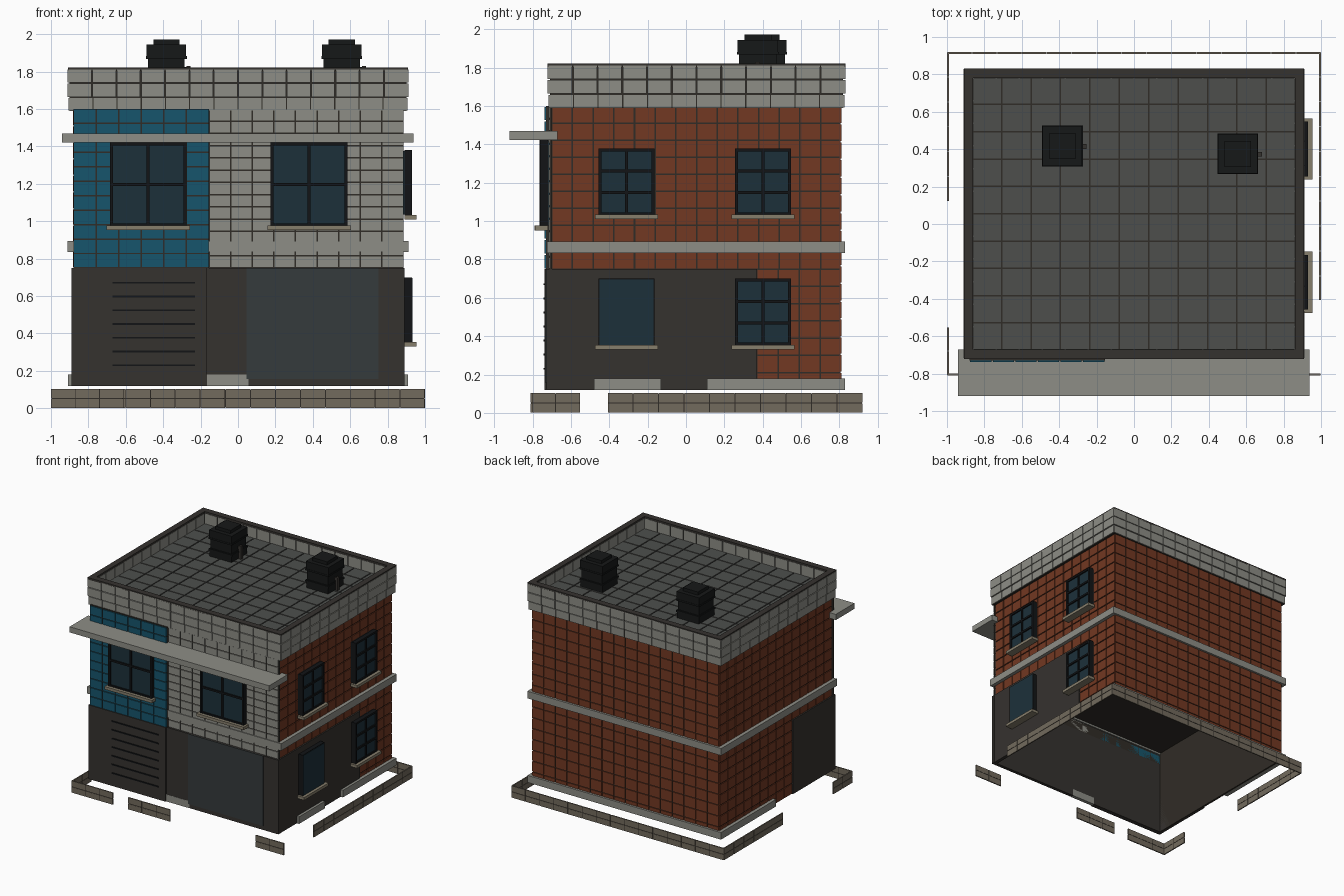
import bpy, bmesh

if "Cube" in bpy.data.objects:
    bpy.data.objects.remove(bpy.data.objects["Cube"])

COL = dict(brick=(.17, .04, .016), grey=(.27, .27, .24), blue=(.008, .09, .15), dark=(.036, .032, .028),
           glass=(.012, .03, .042), frame=(.006, .007, .008), roof=(.075, .078, .073), mortar=(.03, .025, .02),
           stone=(.17, .145, .11), sill=(.24, .21, .15), door=(.036, .043, .045), vent=(.008, .009, .009))
MATS = {}


def mat(key):
    if key not in MATS:
        MATS[key] = bpy.data.materials.new(key)
        MATS[key].diffuse_color = (*COL[key], 1)
    return MATS[key]


def build(name, boxes, key):
    """One object from a list of (x0, x1, y0, y1, z0, z1) boxes."""
    bm = bmesh.new()
    for x0, x1, y0, y1, z0, z1 in boxes:
        r = bmesh.ops.create_cube(bm, size=1)
        for v in r['verts']:
            v.co.x = x1 if v.co.x > 0 else x0
            v.co.y = y1 if v.co.y > 0 else y0
            v.co.z = z1 if v.co.z > 0 else z0
    me = bpy.data.meshes.new(name)
    bm.to_mesh(me)
    bm.free()
    me.materials.append(mat(key))
    ob = bpy.data.objects.new(name, me)
    bpy.context.collection.objects.link(ob)
    return ob


def slab(side, u0, u1, v0, v1, n0, n1):
    """Box on a facade: u along it, v up it, n outwards from the centre."""
    if side == 'front':
        return (u0, u1, -n1, -n0, v0, v1)
    if side == 'back':
        return (u0, u1, n0, n1, v0, v1)
    if side == 'right':
        return (n0, n1, u0, u1, v0, v1)
    if side == 'left':
        return (-n1, -n0, u0, u1, v0, v1)
    return (u0, u1, v0, v1, n0, n1)  # top


def tiles(side, u0, u1, v0, v1, n0, n1, nu, nv, gap=.008):
    du, dv, g = (u1 - u0) / nu, (v1 - v0) / nv, gap / 2
    return [slab(side, u0 + i * du + g, u0 + (i + 1) * du - g,
                 v0 + j * dv + g, v0 + (j + 1) * dv - g, n0, n1)
            for i in range(nu) for j in range(nv)]


# Core: solid upper storey, hollow open-bottomed ground floor
build('upper_core', [(-.875, .875, -.705, .805, .85, 1.70)], 'mortar')
build('ground_walls', [slab(s, -.705, .805, .12, .85, .86, .875) for s in ('left', 'right')]
      + [slab('back', -.875, .875, .12, .85, .79, .805)], 'mortar')

# Brick cladding on sides and back
for s in ('left', 'right'):
    build(s + '_brick', tiles(s, -.70, .81, .89, 1.6, .87, .882, 14, 8)
          + tiles(s, -.70, .81, .75, .84, .87, .882, 14, 1)
          + tiles(s, .37 if s == 'right' else -.17, .81, .12, .75, .87, .882, 4 if s == 'right' else 9, 7), 'brick')
build('back_brick', tiles('back', -.88, .88, .12, 1.6, .80, .812, 16, 16), 'brick')

# Front upper cladding: blue bay and grey bay
build('front_blue_tiles', tiles('front', -.88, -.155, .75, 1.6, .70, .738, 6, 11), 'blue')
build('front_blue_backing', [slab('front', -.88, -.155, .75, 1.6, .70, .730)], 'mortar')
build('front_grey_tiles', tiles('front', -.155, .885, .75, 1.6, .70, .718, 9, 13), 'grey')
build('front_grey_backing', [slab('front', -.155, .885, .75, 1.6, .70, .711)], 'mortar')

# Ground floor dark cladding, shutter and garage door
build('ground_cladding', [slab('front', -.89, -.165, .12, .75, .70, .738),
                          slab('front', -.165, .89, .18, .75, .70, .728),
                          slab('front', .055, .89, .12, .18, .70, .728),
                          slab('right', -.728, .37, .12, .75, .86, .889),
                          slab('left', -.728, -.17, .12, .75, .86, .889)], 'dark')
build('shutter_slats', [slab('front', -.67, -.23, z - .005, z + .005, .73, .744)
                        for z in [.23 + i * .0735 for i in range(7)]], 'frame')
build('garage_door', [slab('front', .045, .75, .155, .75, .72, .733)], 'door')

# Plinth and mid-height band
build('plinth', [slab('front', -.165, .055, .12, .18, .70, .73), slab('back', -.91, .91, .12, .18, .79, .83),
                 slab('right', -.48, -.13, .12, .18, .87, .91), slab('right', .11, .83, .12, .18, .87, .91),
                 slab('left', .09, .83, .12, .18, .87, .91)], 'grey')
build('band', [slab('back', -.912, .912, .835, .895, .79, .83),
               slab('front', -.912, .912, .835, .895, .69, .724)]
      + [slab(s, -.724, .83, .835, .895, .86, .912) for s in ('left', 'right')], 'grey')

# Parapet: backing ring, panels outside and inside, coping
ring = []
panels = []
inner = []
for s, u0, u1, n, nu in (('front', -.90, .90, .71, 14), ('back', -.90, .90, .82, 14),
                         ('left', -.71, .82, .90, 12), ('right', -.71, .82, .90, 12)):
    ring.append(slab(s, u0, u1, 1.59, 1.81, n - .035, n))
    panels += tiles(s, u0 - .01, u1 + .01, 1.662, 1.815, n - .01, n + .012, nu, 2, .006)
    panels += tiles(s, u0 - .005, u1 + .005, 1.59, 1.662, n - .01, n + .007, nu, 1, .006)
    inner += tiles(s, u0 + .04, u1 - .04, 1.70, 1.81, n - .042, n - .03, nu, 1)
build('parapet_core', ring, 'mortar')
build('parapet_panels', panels, 'grey')
build('parapet_inner_panels', inner, 'grey')
build('coping', [slab('front', -.91, .91, 1.805, 1.822, .67, .722), slab('back', -.91, .91, 1.805, 1.822, .78, .832)]
      + [slab(s, -.67, .78, 1.805, 1.822, .86, .91) for s in ('left', 'right')], 'dark')

# Roof deck
build('roof_deck', [(-.87, .87, -.68, .79, 1.66, 1.712)], 'mortar')
build('roof_tiles', tiles('top', -.865, .865, -.675, .785, 1.70, 1.72, 11, 10), 'roof')

# Canopy
build('canopy', [(-.94, .937, -.92, -.67, 1.422, 1.47)], 'grey')


def window(name, side, u0, u1, z0, z1, n, rows, covered=False):
    um, w, f = (u0 + u1) / 2, .016, n + .03
    build(name + '_glass', [slab(side, u0 + .005, u1 - .005, z0 + .005, z1 - .005, n - .02,
                                 f + .002 if covered else n + .018)], 'glass')
    bars = [slab(side, u0, u0 + w, z0, z1, n - .01, f), slab(side, u1 - w, u1, z0, z1, n - .01, f),
            slab(side, um - w / 2, um + w / 2, z0, z1, n, f - .002)]
    for i in range(rows + 1):
        z = z0 + w / 2 + (z1 - z0 - w) * i / rows
        bars.append(slab(side, u0, u1, z - w / 2, z + w / 2, n - .008, f - .001))
    build(name + '_frame', bars, 'frame')
    build(name + '_sill', [slab(side, u0 - .018, u1 + .018, z0 - .02, z0 + .004, n - .01, n + .055)], 'sill')


# Windows on the front and right facades
window('front_left_window', 'front', -.685, -.275, .972, 1.422, .735, 2)
window('front_right_window', 'front', .175, .585, .972, 1.422, .730, 2)
for tag, u0 in (('near', -.457), ('far', .255)):
    window('upper_' + tag + '_window', 'right', u0, u0 + .292, 1.03, 1.38, .90, 3)
    window('lower_' + tag + '_window', 'right', u0, u0 + .292, .35, .70, .90, 3, tag == 'near')

# Rooftop vents with banding and a small pipe
for i, (x, y) in enumerate(((-.383, .417), (.555, .375))):
    def sq(r, z0, z1):
        return (x - r, x + r, y - r, y + r, z0, z1)
    build(f'vent_{i}', [sq(.103, 1.71, 1.79), sq(.098, 1.78, 1.87), sq(.109, 1.868, 1.882),
                        sq(.109, 1.772, 1.786), sq(.106, 1.88, 1.945), sq(.07, 1.94, 1.972)], 'vent')
    build(f'vent_pipe_{i}', [(x + .108, x + .13, y - .015, y + .01, 1.71, 1.83),
                             (x + .09, x + .12, y - .013, y + .008, 1.80, 1.825)], 'dark')

# Low garden wall around the plot, in broken runs of stone
runs = (('back', -1, 1, .92, 15), ('right', -.41, .92, 1, 10), ('left', .12, .92, 1, 6),
        ('left', -.81, -.55, 1, 2), ('front', -1, -.61, .81, 3), ('front', -.47, -.07, .81, 3),
        ('front', .73, 1, .81, 2))
stones, core = [], []
for s, u0, u1, n, k in runs:
    stones += tiles(s, u0, u1, 0, .105, n - .01, n, k, 2, .005)
    core.append(slab(s, u0 + .004, u1 - .004, .003, .10, n - .008, n - .003))
build('garden_wall_stones', stones, 'stone')
build('garden_wall_core', core, 'mortar')

for m in bpy.data.materials:
    if m.users and not m.is_grease_pencil:
        m.use_nodes = True
        m.node_tree.nodes["Principled BSDF"].inputs["Base Color"].default_value = m.diffuse_color
